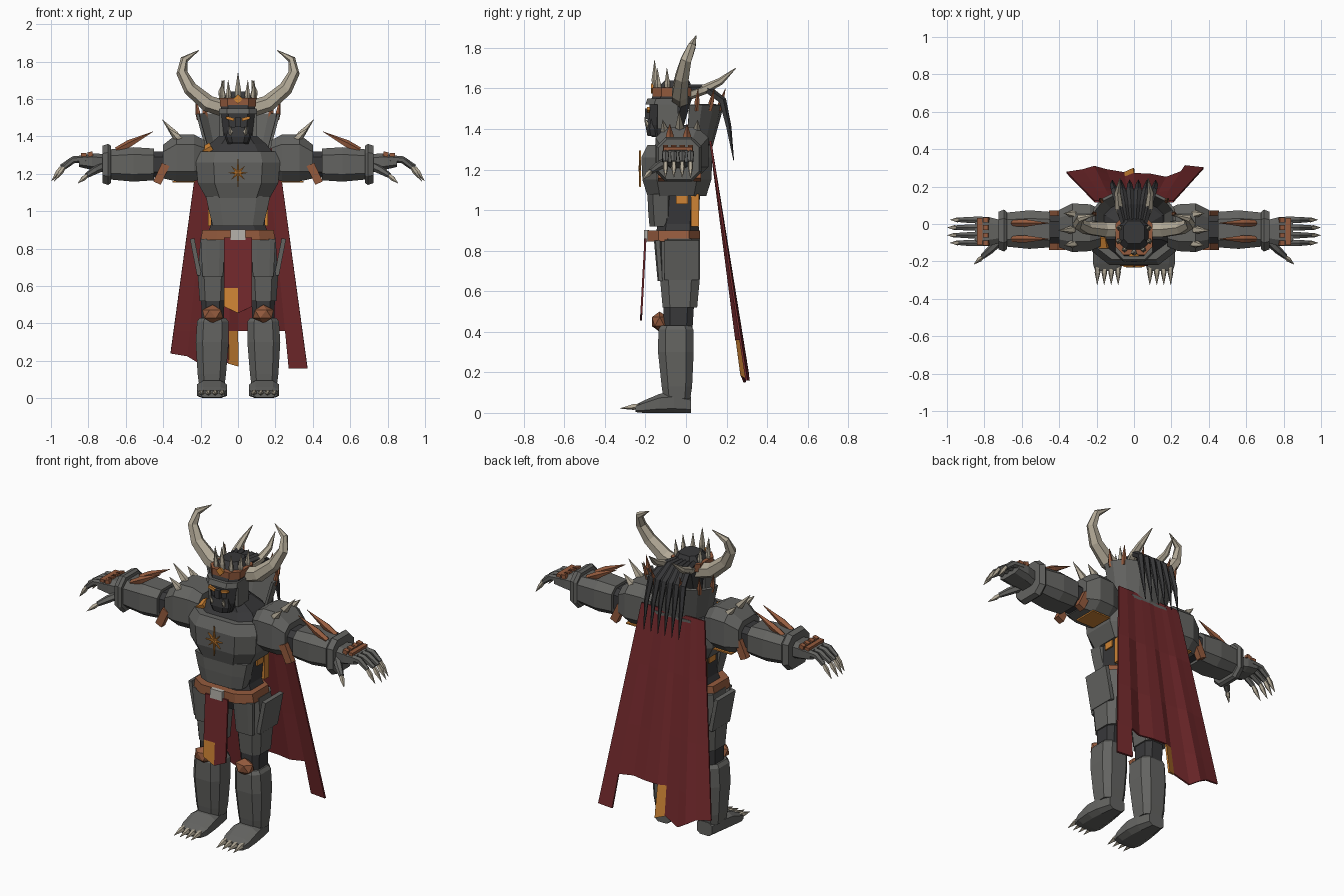
import bpy, bmesh, math
from mathutils import Vector, Matrix, Euler

cube = bpy.data.objects.get("Cube")
if cube:
    bpy.data.objects.remove(cube, do_unlink=True)


def material(name, *rgb):
    m = bpy.data.materials.new(name)
    m.use_nodes = True
    m.diffuse_color = (*rgb, 1)
    m.node_tree.nodes["Principled BSDF"].inputs["Base Color"].default_value = (*rgb, 1)
    return m


plate = material("plate_grey", .125, .125, .118)
dark = material("dark_grey", .04, .04, .042)
bone = material("bone", .45, .40, .31)
bronze = material("bronze", .30, .105, .048)
red = material("deep_red", .17, .022, .025)
orange = material("orange", .62, .23, .035)
silver = material("pale_metal", .47, .45, .41)


def make(name, bm, mats, mirror=False, thick=0):
    """Turn a bmesh into an object, or into a left and right pair."""
    mats = mats if isinstance(mats, tuple) else (mats,)
    for prefix, side in (("left_", 1), ("right_", -1)) if mirror else (("", 1),):
        copy = bm.copy()
        bmesh.ops.scale(copy, vec=(side, 1, 1), verts=copy.verts)
        bmesh.ops.recalc_face_normals(copy, faces=copy.faces)
        mesh = bpy.data.meshes.new(prefix + name)
        copy.to_mesh(mesh)
        copy.free()
        for m in mats:
            mesh.materials.append(m)
        ob = bpy.data.objects.new(prefix + name, mesh)
        bpy.context.collection.objects.link(ob)
        if thick:
            mod = ob.modifiers.new("thickness", "SOLIDIFY")
            mod.thickness, mod.offset = thick, 0
    bm.free()


def skin(rings):
    """Bridge closed rings and cap both ends."""
    bm = bmesh.new()
    loops = [[bm.verts.new(p) for p in ring] for ring in rings]
    n = len(loops[0])
    for a, b in zip(loops, loops[1:]):
        for i in range(n):
            j = (i + 1) % n
            bm.faces.new((a[i], a[j], b[j], b[i]))
    bm.faces.new(loops[0])
    bm.faces.new(loops[-1])
    return bm


PLACE = {"x": lambda p, a, b: (p, a, b), "y": lambda p, a, b: (a, p, b), "z": lambda p, a, b: (a, b, p)}


def stack(name, axis, sections, mat, mirror=False, cut=.42):
    """Chamfered box sections along an axis: position, two centres, two half sizes."""
    rings = []
    for p, ca, cb, ha, hb in sections:
        k = 1 - cut
        corners = ((1, -k), (1, k), (k, 1), (-k, 1), (-1, k), (-1, -k), (-k, -1), (k, -1))
        rings.append([PLACE[axis](p, ca + u * ha, cb + v * hb) for u, v in corners])
    make(name, skin(rings), mat, mirror)


def tube(name, path, radii, mat, mirror=False, sides=6):
    """Tapered tube through the path points."""
    pts = [Vector(p) for p in path]
    spans = [max(p[i] for p in pts) - min(p[i] for p in pts) for i in range(3)]
    ref = Vector([float(i == spans.index(min(spans))) for i in range(3)])
    rings = []
    for i, (p, r) in enumerate(zip(pts, radii)):
        t = (pts[min(i + 1, len(pts) - 1)] - pts[max(i - 1, 0)]).normalized()
        u = ref.cross(t).normalized()
        v = t.cross(u)
        turn = [math.tau * k / sides for k in range(sides)]
        rings.append([p + (u * math.cos(a) + v * math.sin(a)) * r for a in turn])
    make(name, skin(rings), mat, mirror)


def spike(name, base, tip, r, mat, mirror=False):
    mid = Vector(base).lerp(Vector(tip), .35)
    tube(name, (base, mid, tip), (r * .8, r, .001), mat, mirror, 5)


def box(name, loc, half, mat, mirror=False, rot=(0, 0, 0)):
    bm = bmesh.new()
    turn = Euler([math.radians(a) for a in rot]).to_matrix().to_4x4()
    bmesh.ops.create_cube(bm, size=2, matrix=Matrix.Translation(loc) @ turn @ Matrix.Diagonal((*half, 1)))
    make(name, bm, mat, mirror)


# Torso
stack("hips", "z", [(.76, 0, -.03, .13, .08), (.86, 0, -.04, .17, .11), (.94, 0, -.04, .14, .1)], dark)
stack("waist", "z", [(.88, 0, -.04, .14, .1), (1.1, 0, -.03, .155, .1)], dark)
stack("belly_plate", "z", [(.92, 0, -.12, .135, .06), (1, 0, -.125, .155, .062), (1.08, 0, -.125, .172, .065)], plate)
stack("chest_plate", "z", [(1.07, 0, -.045, .17, .145), (1.15, 0, -.045, .215, .17), (1.26, 0, -.045, .225, .175),
                           (1.32, 0, -.03, .205, .16)], plate)
stack("gorget", "z", [(1.31, 0, -.02, .19, .14), (1.36, 0, -.02, .15, .11), (1.42, 0, -.04, .08, .075)], dark)

# Eight pointed chest emblem
bm = bmesh.new()
hub = bm.verts.new((0, -.229, 1.205))
rim = []
for i in range(16):
    r = .016 if i % 2 else (.09 if i % 8 == 4 else .055)
    a = math.tau * i / 16
    rim.append(bm.verts.new((r * math.cos(a), -.226, 1.205 + r * math.sin(a))))
for i, v in enumerate(rim):
    bm.faces.new((hub, v, rim[(i + 1) % 16]))
make("chest_emblem", bm, orange, thick=.009)

# Belt, buckle and worn patches
stack("belt", "z", [(.845, 0, -.06, .2, .13), (.9, 0, -.06, .19, .13)], bronze)
box("buckle", (0, -.195, .873), (.04, .012, .028), silver)
box("flank_patch", (.16, -.02, 1.08), (.004, .03, .05), orange, True)
box("back_strip", (.13, .045, 1.0), (.03, .02, .08), orange, True)
box("neck_patch", (-.165, -.1, 1.335), (.025, .03, .012), orange, rot=(20, -30, 0))
box("armpit_patch", (.29, 0, 1.158), (.06, .07, .004), orange, True)

# Arms
stack("shoulder_guard", "x", [(.18, -.02, 1.28, .1, .1), (.235, -.02, 1.285, .125, .125), (.33, -.02, 1.285, .13, .125),
                              (.4, -.025, 1.265, .1, .09)], plate, True)
stack("upper_arm", "x", [(.36, -.03, 1.25, .075, .07), (.48, -.03, 1.25, .075, .07)], dark, True)
stack("forearm_guard", "x", [(.45, -.03, 1.25, .095, .085), (.56, -.03, 1.25, .103, .092), (.69, -.03, 1.25, .09, .08)], plate, True)
stack("cuff", "x", [(.68, -.035, 1.25, .1, .1), (.695, -.035, 1.25, .112, .11), (.725, -.035, 1.25, .1, .1)], plate, True)
stack("hand", "x", [(.71, -.04, 1.255, .06, .05), (.78, -.04, 1.265, .078, .045), (.85, -.04, 1.265, .078, .028)], plate, True)
box("knuckle_bar", (.825, -.04, 1.298), (.014, .072, .012), bronze, True)
for i in range(4):
    y = .022 - .041 * i
    reach = .015 * (i in (0, 3))
    joint = (.945 - reach, y, 1.235)
    tube(f"finger_{i}", [(.81, y, 1.28), (.88, y, 1.275), joint], (.02, .019, .014), plate, True)
    spike(f"finger_claw_{i}", joint, (.998 - reach, y, 1.16), .014, bone, True)
    box(f"knuckle_stud_{i}", (.79, y, 1.305), (.014, .013, .012), bronze, True, (0, 15, 0))
tube("thumb", [(.72, -.09, 1.24), (.77, -.14, 1.215), (.81, -.175, 1.19)], (.024, .021, .014), plate, True)
spike("thumb_claw", (.81, -.175, 1.19), (.855, -.215, 1.15), .014, bone, True)
for i, y in enumerate((-.08, .005)):
    spike(f"forearm_spike_{i}", (.65, y, 1.325), (.455, y, 1.425), .021, bronze, True)
for i, y in enumerate((-.12, .055)):
    box(f"elbow_blade_{i}", (.41, y, 1.2), (.022, .018, .055), bronze, True, (0, -25, 0))
for i, y in enumerate((-.1, -.03, .05)):
    tip = (.405 - .03 * (i != 1), y * 1.15, 1.49 - .045 * (i != 1))
    spike(f"shoulder_spike_{i}", (.3, y, 1.37), tip, .022, bone, True)

# Legs
stack("thigh", "z", [(.52, .135, -.03, .07, .085), (.66, .135, -.03, .08, .098), (.86, .12, -.03, .08, .1)], plate, True)
stack("front_tasset", "z", [(.65, .135, -.125, .055, .015), (.85, .135, -.14, .065, .018)], plate, True)
box("hip_plate", (.226, -.02, .755), (.012, .085, .1), plate, True, (0, 11, 0))
stack("knee_joint", "z", [(.38, .135, -.04, .06, .07), (.54, .135, -.035, .062, .075)], dark, True)
stack("greave", "z", [(.07, .14, -.045, .068, .066), (.13, .14, -.045, .076, .075), (.3, .138, -.05, .088, .088),
                      (.41, .135, -.05, .084, .086), (.43, .135, -.05, .07, .075)], plate, True)
stack("foot", "y", [(.025, .14, .04, .05, .04), (-.06, .14, .05, .07, .05), (-.13, .14, .047, .08, .047),
                    (-.21, .14, .03, .08, .03), (-.25, .14, .022, .068, .018)], plate, True)
for i in range(4):
    x = .14 + .036 * (i - 1.5)
    spike(f"toe_claw_{i}", (x, -.225, .035), (x * 1.04 - .005, -.325, .022), .016, bone, True)
bm = bmesh.new()
bmesh.ops.create_icosphere(bm, subdivisions=1, radius=1,
                           matrix=Matrix.Translation((.135, -.13, .45)) @ Matrix.Diagonal((.062, .045, .05, 1)))
make("knee_guard", bm, bronze, True)


def cloth(name, strips, levels, point):
    """Hanging cloth; each strip is start, end, hem at start, hem at end, patch flag."""
    bm = bmesh.new()
    for a, b, hem_a, hem_b, patch in strips:
        edge_a = levels + ([hem_a] if hem_a else [])
        edge_b = levels + ([hem_b] if hem_b else [])
        left = [bm.verts.new(point(a, z)) for z in edge_a]
        right = [bm.verts.new(point(b, z)) for z in edge_b]
        for i in range(len(left) - 1):
            face = bm.faces.new((left[i], right[i], right[i + 1], left[i + 1]))
            face.material_index = int(patch and i == len(left) - 2)
    bmesh.ops.remove_doubles(bm, verts=bm.verts, dist=.0005)
    make(name, bm, (red, orange), thick=.01)


# Cloth
def cape_point(t, z):
    drop = 1.34 - z
    ripple = .016 * math.sin(t * 9 + .6) * drop
    return (t * (.21 + .137 * drop), .12 + .142 * drop + ripple + .012 * t * t * drop, z)


cape = [(-1, -.75, .24, .225, 0), (-.75, -.58, .225, .19, 0), (-.58, -.4, .19, .15, 0), (-.4, -.14, .15, .19, 0),
        (-.14, 0, .185, .17, 1), (0, .25, 0, 0, 0), (.25, .5, 0, 0, 0), (.5, .73, 0, 0, 0), (.73, 1, .16, .16, 0)]
cloth("cape", cape, [1.34, 1.0, .65, .36], cape_point)
cloth("loincloth", [(-1, 0, .49, .455, 1), (0, 1, .455, .49, 0)], [.86, .59],
      lambda t, z: (t * .075, -.2 - (.86 - z) * .055, z))

# Standing collar with spikes
bm = bmesh.new()
angles = [math.radians(a) for a in range(-10, 191, 25)]
low = [bm.verts.new((.16 * math.cos(a), .02 + .1 * math.sin(a), 1.3)) for a in angles]
high = [bm.verts.new((.22 * math.cos(a), .04 + .14 * math.sin(a), 1.52)) for a in angles]
for i in range(len(angles) - 1):
    bm.faces.new((low[i], low[i + 1], high[i + 1], high[i]))
make("collar", bm, plate, thick=.015)
for i, a in enumerate(map(math.radians, (5, 35, 65))):
    c, s = math.cos(a), math.sin(a)
    spike(f"collar_spike_{i}", (.21 * c, .04 + .135 * s, 1.49), (.225 * c, .045 + .165 * s, 1.6), .014, bronze, True)

# Head
stack("head", "z", [(1.36, 0, -.1, .055, .07), (1.42, 0, -.095, .078, .085), (1.52, 0, -.08, .09, .1),
                    (1.58, 0, -.06, .092, .1), (1.64, 0, -.045, .055, .06)], dark)
stack("jaw", "z", [(1.365, 0, -.15, .05, .04), (1.4, 0, -.155, .062, .042), (1.45, 0, -.15, .055, .04)], dark)
box("nose", (0, -.19, 1.475), (.016, .012, .025), dark)
box("cheek_guard", (.088, -.09, 1.46), (.01, .05, .06), plate, True)
stack("brow_guard", "z", [(1.52, 0, -.1, .102, .1), (1.55, 0, -.09, .1, .1)], plate)
box("eye", (.042, -.185, 1.495), (.022, .008, .008), orange, True, (0, -15, 0))
spike("tusk", (.036, -.185, 1.405), (.045, -.205, 1.46), .011, bone, True)
stack("crown_band", "z", [(1.56, 0, -.06, .096, .104), (1.605, 0, -.06, .098, .106)], bronze)
box("crown_jewel", (0, -.167, 1.6), (.018, .006, .018), orange, rot=(0, 45, 0))
spike("crown_spike_front", (0, -.15, 1.59), (0, -.155, 1.74), .018, bone)
for i, a in enumerate(map(math.radians, (-55, -20, 25))):
    c, s = math.cos(a), math.sin(a)
    spike(f"crown_spike_{i}", (.085 * c, -.06 + .09 * s, 1.58), (.092 * c, -.06 + .1 * s, 1.7), .015, bone, True)

# Horns and hair
tube("horn", [(.06, -.03, 1.545), (.16, -.03, 1.575), (.255, -.02, 1.655), (.3, 0, 1.74), (.288, .03, 1.81), (.21, .05, 1.86)],
     (.045, .045, .038, .03, .021, .002), bone, True)
tube("rear_horn", [(.05, .02, 1.57), (.08, .09, 1.595), (.088, .17, 1.635), (.075, .245, 1.7)],
     (.025, .024, .018, .002), bone, True)
for i in range(6):
    x = .042 * (i - 2.5)
    tube(f"hair_strand_{i}", [(x * .5, .0, 1.6), (x * .75, .1, 1.6), (x, .18, 1.54), (x * 1.1, .21, 1.41), (x * 1.1, .235, 1.245)],
         (.018, .022, .02, .014, .002), dark, sides=5)
